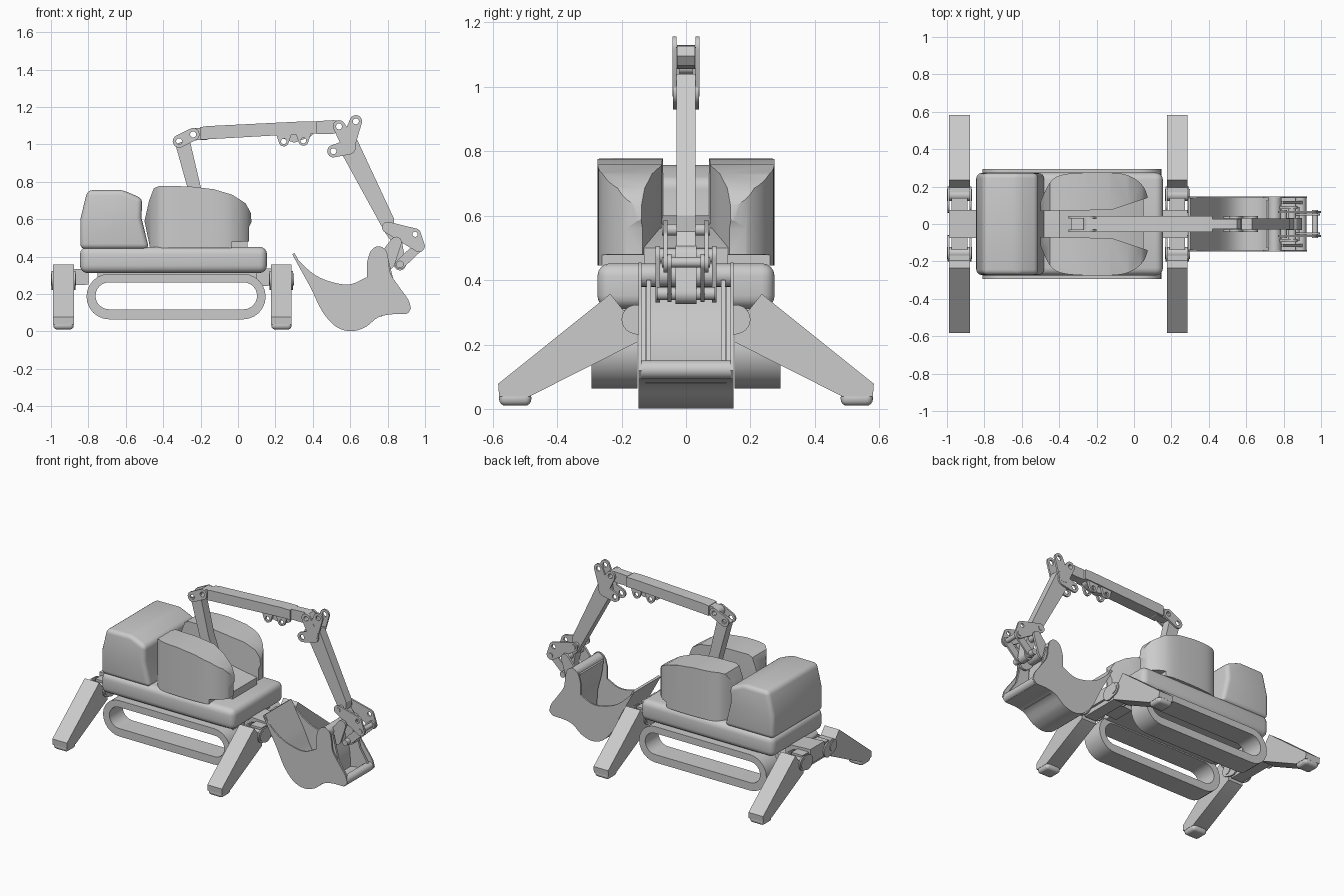
import bpy, bmesh, math
from mathutils import Matrix, Vector
from mathutils.geometry import convex_hull_2d

if "Cube" in bpy.data.objects:
    bpy.data.objects.remove(bpy.data.objects["Cube"])

AXES = {'X': Matrix(((0, 0, 1), (1, 0, 0), (0, 1, 0))),
        'Y': Matrix(((1, 0, 0), (0, 0, -1), (0, 1, 0))),
        'Z': Matrix.Identity(3)}


def shade(me):
    for p in me.polygons:
        p.use_smooth = True
    me.set_sharp_from_angle(angle=math.radians(30))


def slab(name, outline, a, b, axis='Y', holes=(), bevel=0):
    """Extrude a flat outline (with holes) from a to b along an axis."""
    cu = bpy.data.curves.new(name, 'CURVE')
    cu.dimensions, cu.fill_mode, cu.extrude = '2D', 'BOTH', abs(b - a) / 2
    for loop in [outline, *holes]:
        sp = cu.splines.new('POLY')
        sp.points.add(len(loop) - 1)
        for p, q in zip(sp.points, loop):
            p.co = (q[0], q[1], 0, 1)
        sp.use_cyclic_u = True
    tmp = bpy.data.objects.new(name, cu)
    bpy.context.collection.objects.link(tmp)
    me = bpy.data.meshes.new_from_object(tmp.evaluated_get(bpy.context.evaluated_depsgraph_get()))
    bpy.data.objects.remove(tmp)
    bm = bmesh.new()
    bm.from_mesh(me)
    bmesh.ops.remove_doubles(bm, verts=bm.verts, dist=1e-5)
    bmesh.ops.dissolve_limit(bm, angle_limit=0.01, verts=bm.verts, edges=bm.edges)
    off = Vector([(a + b) / 2 if c == axis else 0 for c in 'XYZ'])
    bmesh.ops.transform(bm, matrix=Matrix.Translation(off) @ AXES[axis].to_4x4(), verts=bm.verts)
    bmesh.ops.recalc_face_normals(bm, faces=bm.faces)
    if bevel:
        edges = [e for e in bm.edges if len(e.link_faces) == 2 and e.calc_face_angle() > 0.35]
        bmesh.ops.bevel(bm, geom=edges, offset=bevel, segments=4, profile=0.5,
                        affect='EDGES', clamp_overlap=True)
    me = bpy.data.meshes.new(name)
    bm.to_mesh(me)
    bm.free()
    shade(me)
    ob = bpy.data.objects.new(name, me)
    bpy.context.collection.objects.link(ob)
    return ob


def circle(x, z, r, n=24):
    return [(x + r * math.cos(i * math.tau / n), z + r * math.sin(i * math.tau / n)) for i in range(n)]


def hull(*discs):
    pts = [p for d in discs for p in circle(*d)]
    return [pts[i] for i in convex_hull_2d([Vector(p) for p in pts])]


def rect(x0, x1, z0, z1):
    return [(x0, z0), (x1, z0), (x1, z1), (x0, z1)]


def smooth(pts, n=6):
    """Catmull-Rom curve through open points."""
    v = [Vector(p) for p in pts]
    v = [2 * v[0] - v[1]] + v + [2 * v[-1] - v[-2]]
    out = []
    for a, b, c, d in zip(v, v[1:], v[2:], v[3:]):
        for i in range(n):
            t = i / n
            out.append(0.5 * (2 * b + (c - a) * t + (2 * a - 5 * b + 4 * c - d) * t * t
                              + (3 * b - a - 3 * c + d) * t ** 3))
    return [tuple(p) for p in out + [v[-2]]]


def ribbon(path, t):
    """Closed strip of thickness t on the left of a path."""
    v = [Vector(p) for p in path]
    inner = []
    for i, p in enumerate(v):
        d = (v[min(i + 1, len(v) - 1)] - v[max(i - 1, 0)]).normalized()
        inner.append(tuple(p + Vector((-d.y, d.x)) * t))
    return path + inner[::-1]


def pair(name, outline, a, b, **kw):
    slab(name + "_right", outline, -b, -a, **kw)
    slab(name + "_left", outline, a, b, **kw)


# Tracks and chassis
pair("track", hull((-.688, .186, .122), (.026, .186, .122)), .15, .293,
     holes=[hull((-.69, .19, .072), (.03, .19, .072))])
slab("belly", rect(-.75, .1, .27, .33), -.2, .2)
slab("deck", rect(-.845, .155, .312, .452), -.275, .275, bevel=.04)

# Rear engine housing
slab("engine_housing", [(-.843, .44), (-.843, .6), (-.805, .755), (-.62, .757), (-.51, .71),
                        (-.517, .61), (-.475, .44)], -.272, .272, bevel=.028)

# Side cowls: side profile cut by a rounded plan, with a channel between for the boom
cowl = [(-.47, .445), (-.5, .59), (-.475, .7), (-.45, .765), (-.42, .778), (-.26, .775), (-.13, .76),
        (-.03, .73), (.04, .685), (.068, .635), (.072, .585), (.06, .56), (.06, .48), (-.035, .478), (-.035, .445)]
for s, side in ((-1, "right"), (1, "left")):
    ob = slab("cowl_" + side, cowl, -.3, .3)
    plan = smooth([(-.51, .07), (-.495, .13), (-.45, .22), (-.4, .258), (-.3, .273), (-.1, .273),
                   (-.01, .25), (.05, .2), (.075, .14)])
    plan += [(-.12, .075)]
    cutter = slab("cowl_cutter", [(x, s * y) for x, y in plan], .4, .9, 'Z')
    cutter.hide_render = True
    mod = ob.modifiers.new("cut", 'BOOLEAN')
    mod.operation, mod.object, mod.solver = 'INTERSECT', cutter, 'EXACT'
    dg = bpy.context.evaluated_depsgraph_get()
    me = bpy.data.meshes.new_from_object(ob.evaluated_get(dg))
    ob.modifiers.clear()
    ob.data = me
    shade(me)
    bpy.data.objects.remove(cutter)
slab("boom_mount", [(-.4, .44), (-.4, .6), (-.1, .56), (.05, .5), (.05, .44)], -.13, .13)

# Stabilisers: beam, bracket, hinges, leg and foot at each end
for cx, end, inner in ((.232, "front", .08), (-.933, "rear", -.8)):
    out = 1 if cx > 0 else -1
    x0, x1 = sorted((inner, cx + out * .055))
    slab(end + "_beam", [(x0, .24), (x1, .25), (x1, .33), (x0, .34)], -.075, .075)
    slab(end + "_bracket", rect(-.14, .14, .22, .32), cx - .042, cx + .042, 'X')
    for s, side in ((-1, "right"), (1, "left")):
        tag = f"{end}_{side}"
        leg = [(.15, .208), (.15, .307), (.195, .307), (.235, .357), (.583, .078), (.58, .038), (.487, .038)]
        slab(tag + "_leg", [(s * y, z) for y, z in leg], cx - .055, cx + .055, 'X')
        slab(tag + "_hinge", circle(s * .155, .278, .032), cx - .067, cx + .067, 'X')
        for k in (-1, 1):
            slab(tag + "_lug", hull((s * .11, .27, .05), (s * .155, .278, .045)),
                 cx + k * .058 - .005, cx + k * .058 + .005, 'X')
        slab(tag + "_foot", rect(s * .53 - .05, s * .53 + .05, .01, .055), cx - .054, cx + .054, 'X', bevel=.02)

# Lower arm
A, B = (-.315, 1.016), (-.24, 1.053)
slab("lower_arm", [(-.335, 1.0), (-.26, 1.03), (-.2, .775), (-.1, .5), (-.19, .48), (-.272, .775)], -.03, .03)
pair("lower_arm_plate", hull((*A, .034), (*B, .034)), .03, .042,
     holes=[circle(*A, .016), circle(*B, .016)])

# Main boom with cylinder lugs under it
slab("boom_root", hull((*B, .032), (-.17, 1.058, .034)), -.029, .029, holes=[circle(*B, .016)])
slab("boom", [(-.2, 1.025), (-.2, 1.092), (-.17, 1.097), (.36, 1.123), (.42, 1.122), (.42, 1.057),
              (.37, 1.057), (.2, 1.047)], -.042, .042)
slab("boom_tip", [(.42, 1.055), (.42, 1.124), (.51, 1.129), (.55, 1.126), (.572, 1.096), (.55, 1.066), (.5, 1.055)],
     -.028, .028, holes=[circle(.54, 1.096, .016)])
for i, (x, z) in enumerate(((.245, 1.016), (.35, 1.02))):
    pair(f"boom_lug_{i}", hull((x, z, .027), (x - .02, z + .045, .022), (x + .02, z + .045, .022)), .02, .035,
         holes=[circle(x, z, .015)])
slab("boom_web", hull((.3, 1.035, .025), (.38, 1.06, .02), (.22, 1.06, .02)), -.02, .02)

# Dipper stick and its head plates
slab("stick", [(.63, 1.04), (.835, .6), (.83, .55), (.875, .47), (.845, .445), (.785, .53), (.56, .94), (.575, 1.03)],
     -.03, .03, holes=[circle(.845, .476, .012)])
for i, (x, z, bx, bz, br) in enumerate(((.54, 1.096, .59, 1.01, .04), (.63, 1.123, .59, 1.01, .04),
                                       (.51, .963, .59, .985, .04))):
    pair(f"stick_head_{i}", hull((x, z, .033), (bx, bz, br)), .029, .042 - i * .0005, holes=[circle(x, z, .016)])

# Bucket linkage
P, Q, R, S, T = (.80, .556), (.947, .519), (.968, .455), (.866, .358), (.845, .476)
pair("rocker_link", hull((*P, .03), (*Q, .031), (*R, .031)), .058, .07,
     holes=[circle(*c, .014) for c in (P, Q, R)])
pair("bucket_link", hull((*R, .026), (*S, .026)), .045, .057, holes=[circle(*S, .013)])
slab("coupler", hull((*T, .032), (*S, .032)), -.032, .032, holes=[circle(*S, .014), circle(*T, .014)])
for nm, c, r, w in (("rocker_pin", P, .018, .075), ("stick_pin", T, .022, .09), ("link_pin", R, .016, .075)):
    slab(nm, circle(*c, r), -w, w)
pair("coupler_pin", circle(*S, .02), .03, .09)
pair("coupler_ear", hull((*T, .03), (.8, .37, .04), (.77, .38, .03)), .08, .095)

# Bucket: curved shell, back wall, side plates and cross tubes
bottom = smooth([(.29, .412), (.335, .33), (.39, .23), (.45, .108), (.52, .028), (.6, .001), (.68, .022),
                 (.745, .072), (.81, .09), (.9, .093)])
top = smooth([(.69, .29), (.6, .252), (.5, .264), (.4, .31), (.29, .412)])
ear = smooth([(.925, .12), (.91, .17), (.86, .24), (.815, .31), (.805, .38), (.79, .435), (.75, .455),
              (.71, .43), (.69, .37)], 4)
slab("bucket_shell", ribbon(bottom, .014), -.14, .14)
slab("bucket_back", ribbon(smooth([(.77, .08), (.765, .2), (.735, .32), (.72, .42)]), .014), -.125, .125)
pair("bucket_side", bottom + ear + top[:-1], .138, .148)
slab("bucket_top_tube", circle(.752, .415, .036), -.14, .14)
slab("bucket_rear_tube", circle(.892, .122, .029), -.14, .14)
pair("bucket_rib", [(.76, .09), (.89, .1), (.9, .15), (.84, .24), (.8, .4), (.74, .4)], .108, .122)
